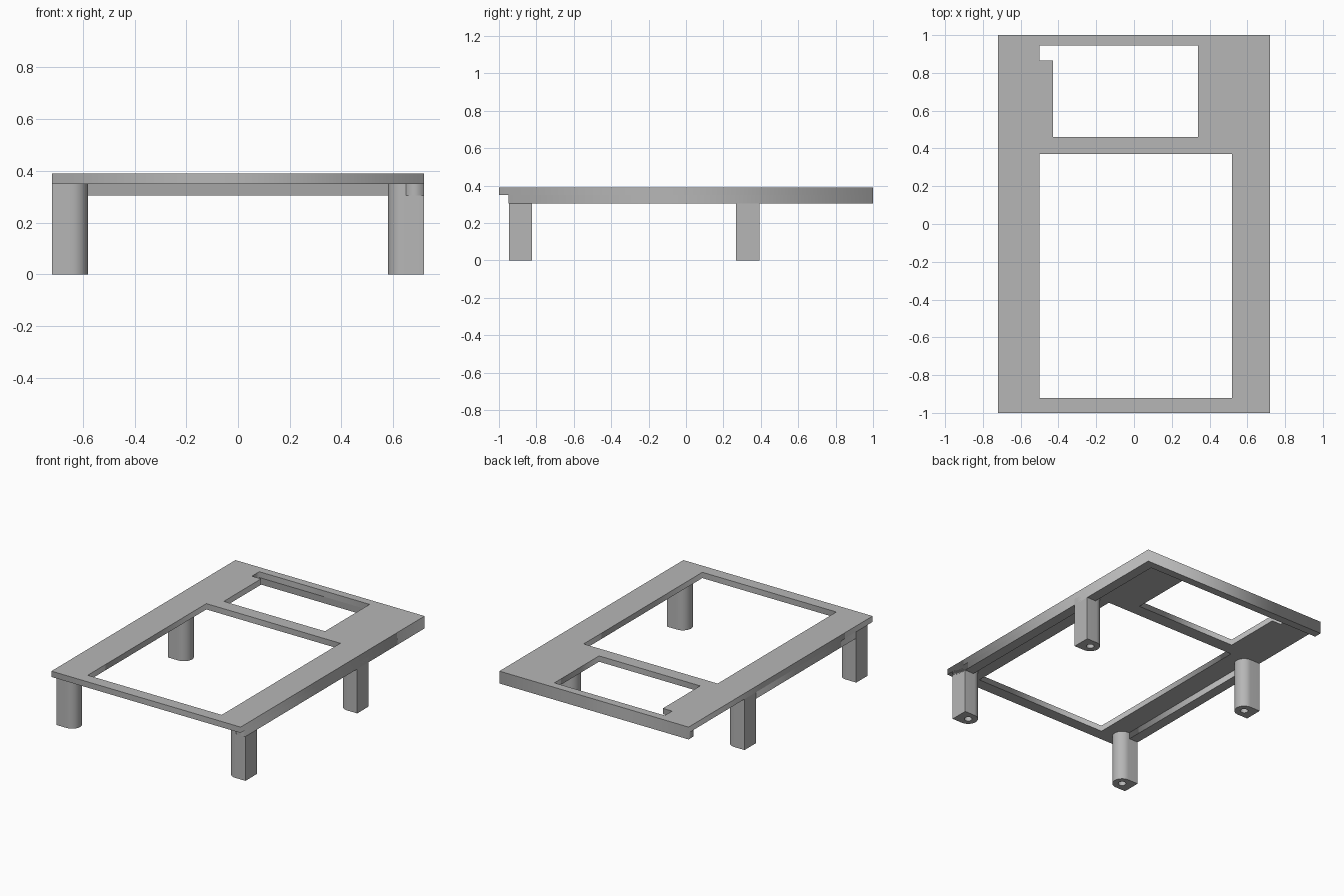
import bpy
import bmesh
from math import cos, sin, pi, radians

cube = bpy.data.objects.get("Cube")
if cube:
    bpy.data.objects.remove(cube, do_unlink=True)

PLATE_TOP, PLATE_BOTTOM, RIM_BOTTOM = 0.39, 0.35, 0.305
HALF_W, HALF_L = 0.72, 1.0

grey = bpy.data.materials.new("light_grey")
grey.use_nodes = True
colour = (0.47, 0.47, 0.47, 1)
grey.diffuse_color = colour
grey.node_tree.nodes["Principled BSDF"].inputs["Base Color"].default_value = colour


def rect(x0, x1, y0, y1):
    return [(x0, y0), (x1, y0), (x1, y1), (x0, y1)]


def arc(cx, cy, r, start, end, steps):
    angles = [start + (end - start) * i / steps for i in range(steps + 1)]
    return [(cx + r * cos(a), cy + r * sin(a)) for a in angles]


def slab(name, loops, z0, z1):
    """Extrude an outline, with any further loops as holes, from z0 to z1."""
    curve = bpy.data.curves.new(name + "_outline", 'CURVE')
    curve.dimensions = '2D'
    curve.fill_mode = 'BOTH'
    curve.extrude = (z1 - z0) / 2
    for loop in loops:
        spline = curve.splines.new('POLY')
        spline.points.add(len(loop) - 1)
        for point, (x, y) in zip(spline.points, loop):
            point.co = (x, y, 0, 1)
        spline.use_cyclic_u = True
    temp = bpy.data.objects.new(name + "_outline", curve)
    bpy.context.collection.objects.link(temp)
    bpy.context.view_layer.update()
    graph = bpy.context.evaluated_depsgraph_get()
    mesh = bpy.data.meshes.new_from_object(temp.evaluated_get(graph))
    bpy.data.objects.remove(temp, do_unlink=True)
    bm = bmesh.new()
    bm.from_mesh(mesh)
    bmesh.ops.translate(bm, verts=bm.verts, vec=(0, 0, (z0 + z1) / 2))
    bmesh.ops.remove_doubles(bm, verts=bm.verts, dist=0.0001)
    bmesh.ops.recalc_face_normals(bm, faces=bm.faces)
    bm.to_mesh(mesh)
    bm.free()
    mesh.name = name
    mesh.materials.clear()
    mesh.materials.append(grey)
    obj = bpy.data.objects.new(name, mesh)
    bpy.context.collection.objects.link(obj)
    return obj


# Top plate with a large front opening and a notched back opening
front_opening = rect(-0.50, 0.52, -0.92, 0.37)
back_opening = [(-0.43, 0.46), (0.34, 0.46), (0.34, 0.945),
                (-0.50, 0.945), (-0.50, 0.865), (-0.43, 0.865)]
slab("top_plate", [rect(-HALF_W, HALF_W, -HALF_L, HALF_L), front_opening, back_opening],
     PLATE_BOTTOM, PLATE_TOP)

# Rim under the back edge and left side, and between the right legs
slab("back_and_left_rim", [[(-HALF_W, HALF_L), (-HALF_W, 0.945), (0.65, 0.945),
                            (0.65, -0.95), (HALF_W, -0.95), (HALF_W, HALF_L)]],
     RIM_BOTTOM, PLATE_BOTTOM)
slab("right_rim", [rect(-HALF_W, -0.65, -0.82, 0.27)], RIM_BOTTOM, PLATE_BOTTOM)

# Legs: square outside, round inside, with a blind screw hole underneath
RADIUS, CENTRE, HOLE_TOP = 0.0625, 0.643, 0.25
for side, sx in (("left", 1), ("right", -1)):
    for place, y in (("front", -0.885), ("back", 0.33)):
        outline = [(HALF_W, y + RADIUS)]
        outline += arc(CENTRE, y, RADIUS, pi / 2, 3 * pi / 2, 20)
        outline += [(HALF_W, y - RADIUS)]
        hole = arc(CENTRE, y, 0.025, 0, 2 * pi, 20)[:-1]
        outline, hole = [[(sx * px, py) for px, py in loop] for loop in (outline, hole)]
        name = f"{place}_{side}_leg"
        parts = [slab(name, [outline, hole], 0, HOLE_TOP),
                 slab(name + "_top", [outline], HOLE_TOP, PLATE_BOTTOM)]
        bpy.ops.object.select_all(action='DESELECT')
        for part in parts:
            part.select_set(True)
        bpy.context.view_layer.objects.active = parts[0]
        bpy.ops.object.join()
        bpy.ops.object.shade_smooth_by_angle(angle=radians(30))
